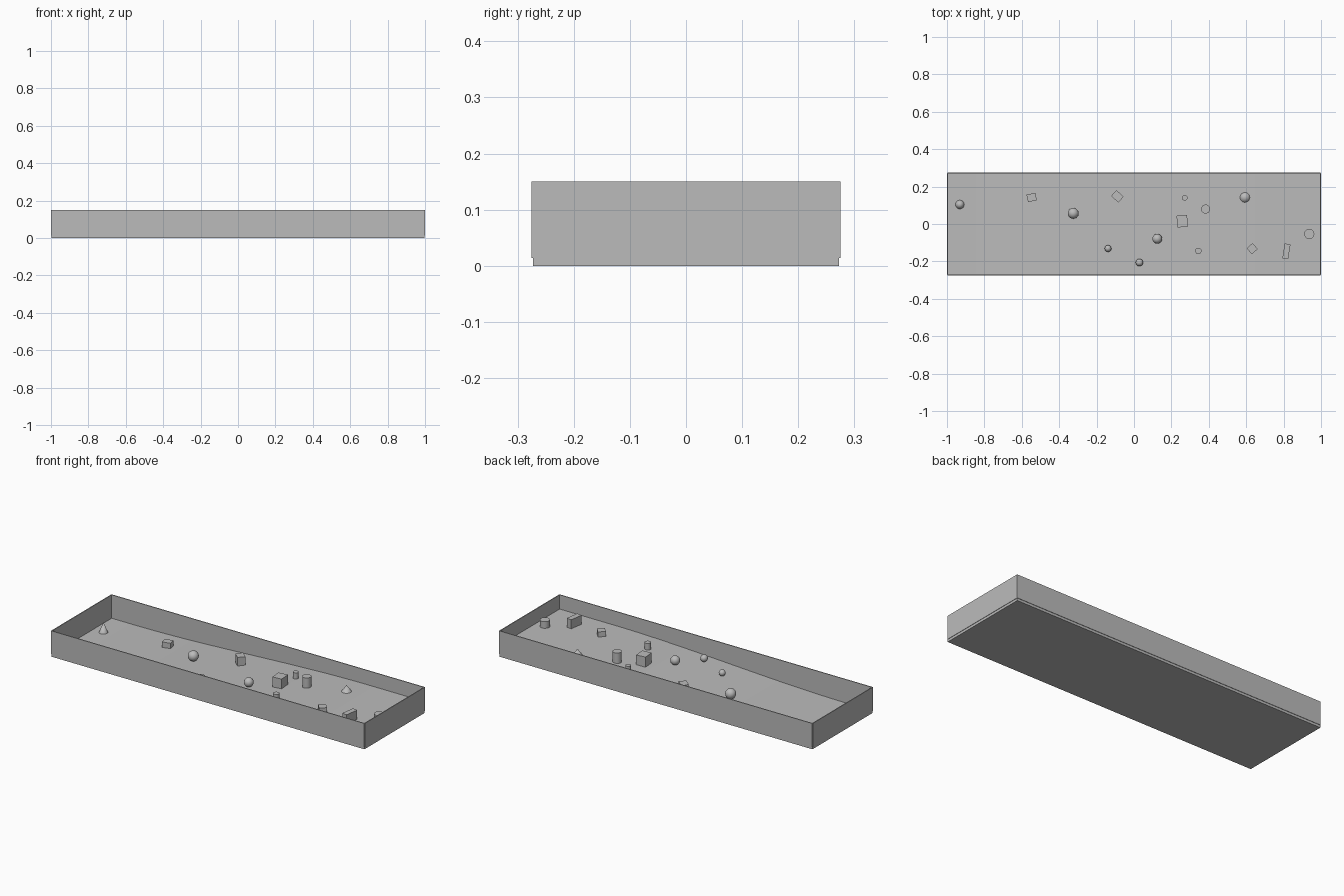
import bpy, bmesh, math
from mathutils import Matrix

if "Cube" in bpy.data.objects:
    bpy.data.objects.remove(bpy.data.objects["Cube"])

grey = bpy.data.materials.new("plain grey")
grey.diffuse_color = (0.5, 0.5, 0.5, 1)
grey.use_nodes = True
grey.node_tree.nodes["Principled BSDF"].inputs["Base Color"].default_value = grey.diffuse_color

LX, LY = 0.9975, 0.273      # half size of the floor
T = 0.005                   # wall thickness
WALL_Z0, WALL_Z1 = 0.014, 0.15


def ground(x):
    """Height of the gently rising floor."""
    t = min(max((x + 0.85) / 1.5, 0), 1)
    return 0.015 + 0.053 * t * t * (3 - 2 * t)


def finish(name, bm, smooth=False):
    bmesh.ops.recalc_face_normals(bm, faces=bm.faces)
    me = bpy.data.meshes.new(name)
    bm.to_mesh(me)
    bm.free()
    ob = bpy.data.objects.new(name, me)
    bpy.context.collection.objects.link(ob)
    me.materials.append(grey)
    if smooth:
        bpy.ops.object.select_all(action='DESELECT')
        ob.select_set(True)
        bpy.context.view_layer.objects.active = ob
        bpy.ops.object.shade_smooth_by_angle(angle=math.radians(35))
    return ob


def box(name, loc, size, turn=0):
    bm = bmesh.new()
    m = (Matrix.Translation(loc) @ Matrix.Rotation(math.radians(turn), 4, 'Z')
         @ Matrix.Diagonal((*size, 1)))
    bmesh.ops.create_cube(bm, size=1, matrix=m)
    finish(name, bm)


def round_part(name, x, y, r_low, r_top, z0, z1):
    bm = bmesh.new()
    bmesh.ops.create_cone(bm, cap_ends=True, segments=24, radius1=r_low, radius2=r_top,
                          depth=z1 - z0, matrix=Matrix.Translation((x, y, (z0 + z1) / 2)))
    finish(name, bm, True)


# Floor: profile with a rising top, extruded across the tray
N = 40
bm = bmesh.new()
xs = [-LX + 2 * LX * i / N for i in range(N + 1)]
profile = [(-LX, 0), (LX, 0)] + [(x, ground(x)) for x in reversed(xs)]
face = bm.faces.new([bm.verts.new((x, -LY + 0.0001, z)) for x, z in profile])
ext = bmesh.ops.extrude_face_region(bm, geom=[face])
new = [v for v in ext["geom"] if isinstance(v, bmesh.types.BMVert)]
bmesh.ops.translate(bm, verts=new, vec=(0, 2 * LY - 0.0002, 0))
finish("floor", bm, True)

# Walls, centred on the floor edges
wz, wh = (WALL_Z0 + WALL_Z1) / 2, WALL_Z1 - WALL_Z0
for s, side in ((-1, "front"), (1, "back")):
    box(side + "_wall", (0, s * LY, wz), (2 * LX, T, wh))
for s, side in ((-1, "left"), (1, "right")):
    box(side + "_wall", (s * LX, 0, wz), (T, 2 * LY, wh))

# Balls: x, y, radius
for x, y, r in ((-0.325, 0.057, 0.029), (0.124, -0.079, 0.026),
                (-0.139, -0.131, 0.018), (0.029, -0.206, 0.02)):
    bm = bmesh.new()
    bmesh.ops.create_icosphere(bm, subdivisions=3, radius=r,
                               matrix=Matrix.Translation((x, y, ground(x) + r)))
    finish("ball", bm, True)

# Cones: x, y, radius, top
for x, y, r, top in ((-0.931, 0.104, 0.024, 0.073), (0.593, 0.142, 0.027, 0.104)):
    round_part("cone", x, y, r, 0, ground(x) - 0.001, top)

# Posts: x, y, radius, top
for x, y, r, top in ((0.271, 0.14, 0.015, 0.095), (0.383, 0.08, 0.024, 0.123),
                     (0.344, -0.144, 0.017, 0.10), (0.937, -0.053, 0.027, 0.106)):
    round_part("post", x, y, r, r, ground(x) - 0.001, top)

# Blocks: x, y, width, depth, turn, top
for x, y, w, d, turn, top in ((-0.547, 0.142, 0.048, 0.04, 12, 0.052),
                              (-0.089, 0.148, 0.052, 0.042, -42, 0.092),
                              (0.258, 0.015, 0.056, 0.063, 5, 0.116),
                              (0.632, -0.132, 0.042, 0.042, 42, 0.097),
                              (0.815, -0.146, 0.031, 0.08, -9, 0.12)):
    z0 = ground(x) - 0.002
    box("block", (x, y, (z0 + top) / 2), (w, d, top - z0), turn)
